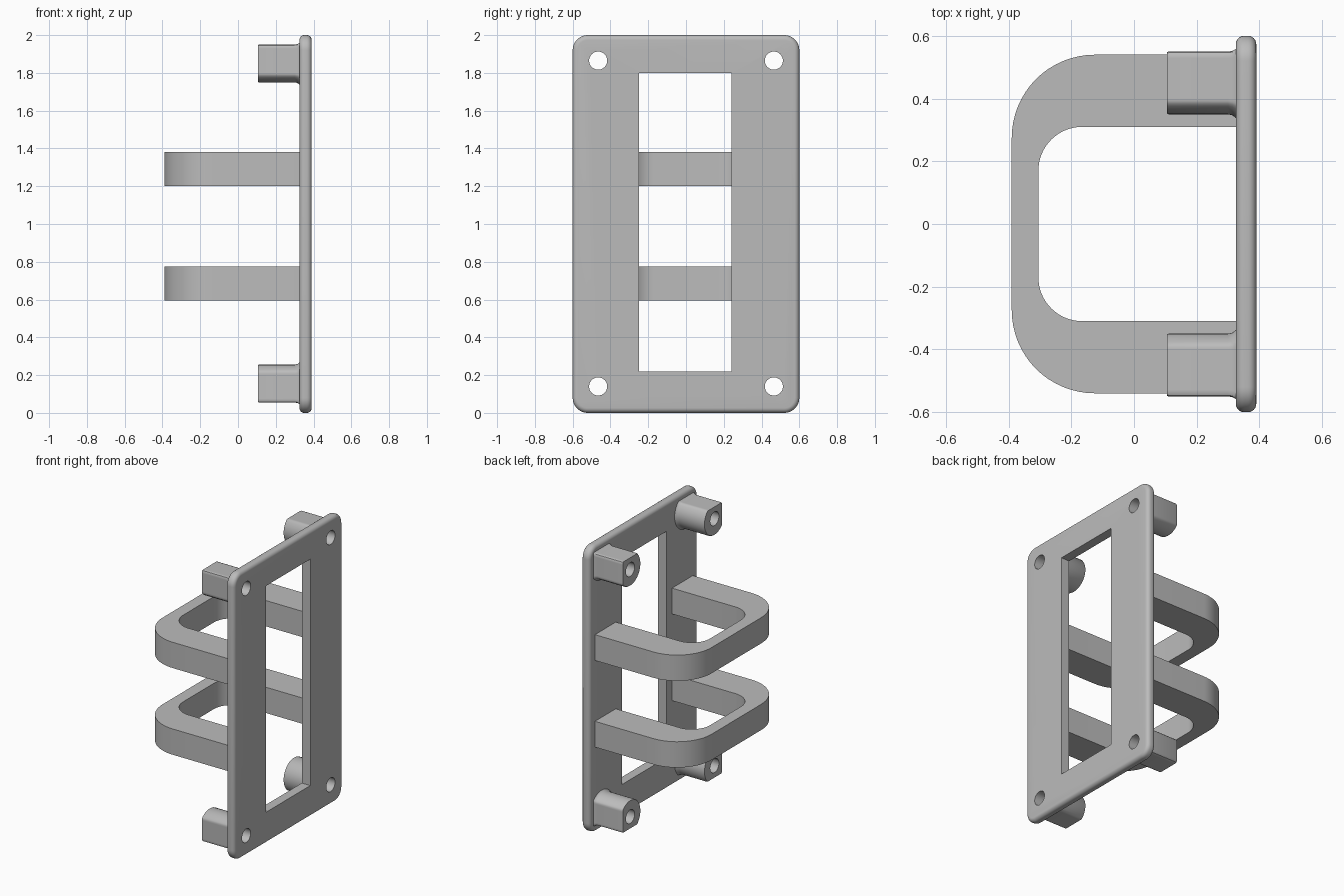
import bpy, bmesh, math

cube = bpy.data.objects.get("Cube")
if cube:
    bpy.data.objects.remove(cube, do_unlink=True)

grey = bpy.data.materials.new("plain grey")
grey.use_nodes = True
colour = (0.5, 0.5, 0.5, 1)
grey.diffuse_color = colour
grey.node_tree.nodes["Principled BSDF"].inputs["Base Color"].default_value = colour

HOLE_Y, HOLE_LOW, HOLE_HIGH, HOLE_R = 0.465, 0.14, 1.865, 0.048


def arc(cx, cy, r, start, end, steps=16):
    """Points along an arc, angles in degrees."""
    angles = [math.radians(start + (end - start) * i / steps) for i in range(steps + 1)]
    return [(cx + r * math.cos(a), cy + r * math.sin(a)) for a in angles]


def loft(name, rings):
    """Solid skinned through matching rings of 3D points."""
    bm = bmesh.new()
    loops = [[bm.verts.new(p) for p in ring] for ring in rings]
    n = len(loops[0])
    for a, b in zip(loops, loops[1:]):
        for i in range(n):
            j = (i + 1) % n
            bm.faces.new((a[i], a[j], b[j], b[i]))
    bm.faces.new(loops[0])
    bm.faces.new(loops[-1])
    bmesh.ops.recalc_face_normals(bm, faces=bm.faces)
    mesh = bpy.data.meshes.new(name)
    bm.to_mesh(mesh)
    bm.free()
    mesh.materials.append(grey)
    obj = bpy.data.objects.new(name, mesh)
    bpy.context.collection.objects.link(obj)
    return obj


def activate(obj):
    bpy.ops.object.select_all(action="DESELECT")
    obj.select_set(True)
    bpy.context.view_layer.objects.active = obj


def cut(obj, cutter):
    mod = obj.modifiers.new("cut", "BOOLEAN")
    mod.operation = "DIFFERENCE"
    mod.solver = "EXACT"
    mod.object = cutter
    activate(obj)
    bpy.ops.object.modifier_apply(modifier=mod.name)


def smooth(obj):
    activate(obj)
    bpy.ops.object.shade_smooth_by_angle(angle=math.radians(35))


def plate_ring(x, inset):
    """Rounded rectangle outline, pulled in by the inset."""
    r = 0.08
    pts = []
    for sy, sz, start in ((1, 1, 0), (-1, 1, 90), (-1, -1, 180), (1, -1, 270)):
        pts += arc(sy * (0.6 - r), 1 + sz * (1 - r), r - inset, start, start + 90, 10)
    return [(x, y, z) for y, z in pts]


# Face plate with rounded rim
BACK, FRONT, RIM = 0.325, 0.39, 0.026
rim = arc(0, 0, RIM, 0, 90, 6)
rings = [plate_ring(BACK + RIM - px, RIM - py) for px, py in rim]
rings += [plate_ring(FRONT - RIM + px, RIM - py) for px, py in reversed(rim)]
plate = loft("face_plate", rings)

# Window opening
window_outline = ((-0.25, 0.22), (0.24, 0.22), (0.24, 1.8), (-0.25, 1.8))
window = loft("window_cutter", [[(x, y, z) for y, z in window_outline] for x in (0.2, 0.5)])
window.hide_render = True
cut(plate, window)
bpy.data.objects.remove(window, do_unlink=True)

# Corner bosses, flat towards the plate edges and round towards the middle
LENGTHWISE = ((0.105, 0.97), (0.11, 1), (0.3, 1), (0.314, 1.03), (0.322, 1.08), (0.332, 1.15))
circle = arc(0, 0, 0.115, 0, 360, 64)[:-1]
section = [(min(y, 0.085), min(z, 0.085)) for y, z in circle]
for side, sy in (("left", 1), ("right", -1)):
    for level, sz, hz in (("upper", 1, HOLE_HIGH), ("lower", -1, HOLE_LOW)):
        hy = sy * HOLE_Y
        boss = loft(f"{level}_{'back' if sy > 0 else 'front'}_boss",
                    [[(x, hy + sy * y * s, hz + sz * z * s) for y, z in section]
                     for x, s in LENGTHWISE])
        drill = loft("drill_cutter", [[(x, hy + y, hz + z) for y, z in arc(0, 0, HOLE_R, 0, 360, 32)[:-1]]
                                      for x in (0, 0.5)])
        drill.hide_render = True
        cut(boss, drill)
        cut(plate, drill)
        bpy.data.objects.remove(drill, do_unlink=True)
        smooth(boss)
smooth(plate)

# Two U-shaped handles
END = 0.335
outer = ([(END, 0.54)] + arc(-0.125, 0.275, 0.265, 90, 180)
         + arc(-0.125, -0.275, 0.265, 180, 270) + [(END, -0.54)])
inner = ([(END, -0.31)] + arc(-0.165, -0.17, 0.14, 270, 180)
         + arc(-0.165, 0.17, 0.14, 180, 90) + [(END, 0.31)])
for name, low in (("lower_handle", 0.595), ("upper_handle", 1.2)):
    handle = loft(name, [[(x, y, z) for x, y in outer + inner] for z in (low, low + 0.18)])
    smooth(handle)
